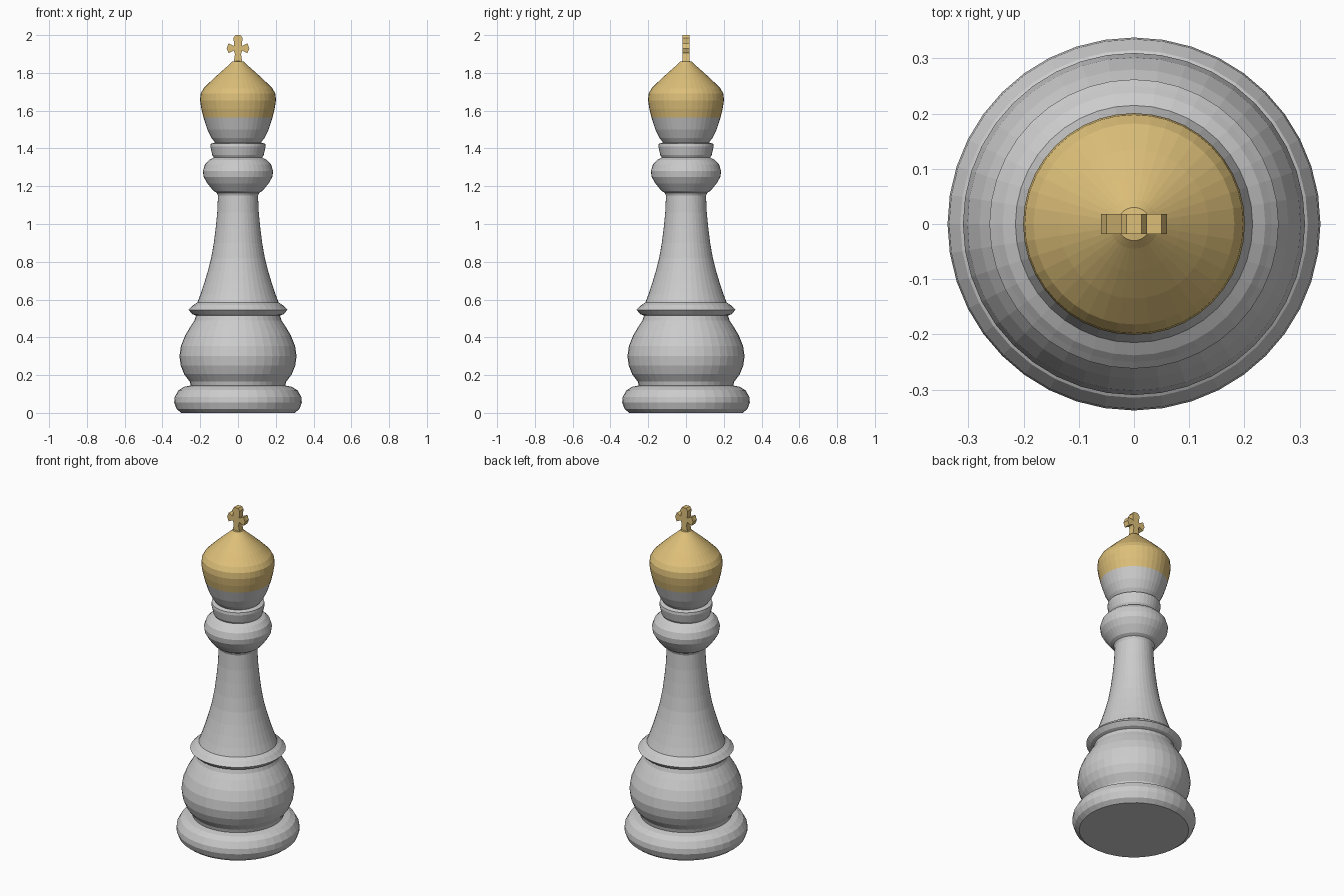
import bpy, bmesh, math

SIDES = 40


def material(name, color):
    m = bpy.data.materials.new(name)
    m.diffuse_color = color
    return m


def finish(bm, name, mat=None):
    bmesh.ops.recalc_face_normals(bm, faces=bm.faces)
    me = bpy.data.meshes.new(name)
    bm.to_mesh(me)
    bm.free()
    ob = bpy.data.objects.new(name, me)
    bpy.context.collection.objects.link(ob)
    if mat:
        me.materials.append(mat)
    return ob


def lathe(name, profile, mat=None):
    """Spin (radius, z) points round z; radius 0 closes to a point."""
    bm = bmesh.new()
    rings = []
    for r, z in profile:
        if r == 0:
            rings.append([bm.verts.new((0, 0, z))] * SIDES)
        else:
            rings.append([bm.verts.new((r * math.cos(2 * math.pi * i / SIDES),
                                        r * math.sin(2 * math.pi * i / SIDES), z))
                          for i in range(SIDES)])
    for a, b in zip(rings, rings[1:]):
        for i in range(SIDES):
            j = (i + 1) % SIDES
            quad = list(dict.fromkeys((a[i], a[j], b[j], b[i])))
            bm.faces.new(quad)
    return finish(bm, name, mat)


gold = material("gold", (0.72, 0.52, 0.19, 1))

# Rounded foot with closed underside
lathe("base", [(0, 0), (0.30, 0), (0.325, 0.02), (0.338, 0.055), (0.335, 0.085),
               (0.315, 0.12), (0.285, 0.138), (0.25, 0.145)])

# Round bulb above the foot
lathe("bulb", [(0.25, 0.145), (0.255, 0.165), (0.285, 0.205), (0.303, 0.25),
               (0.31, 0.30), (0.302, 0.355), (0.28, 0.41), (0.25, 0.46),
               (0.23, 0.49), (0.222, 0.515)])

# Thin flared rim
lathe("rim", [(0.222, 0.515), (0.24, 0.522), (0.262, 0.545), (0.25, 0.557),
              (0.238, 0.57), (0.215, 0.585)])

# Tapering stem
lathe("stem", [(0.215, 0.585), (0.198, 0.63), (0.178, 0.69), (0.16, 0.75),
               (0.142, 0.82), (0.128, 0.90), (0.118, 0.98), (0.11, 1.06),
               (0.106, 1.15), (0.112, 1.165)])

# Collar and ring under the head
lathe("collar", [(0.112, 1.165), (0.13, 1.175), (0.162, 1.215), (0.182, 1.25),
                 (0.186, 1.28), (0.175, 1.315), (0.152, 1.34), (0.128, 1.352)])
lathe("neck_ring", [(0.128, 1.352), (0.136, 1.365), (0.146, 1.41), (0.144, 1.425),
                    (0.122, 1.432)])

# Head: grey cup below, gold cap above
lathe("head_cup", [(0.122, 1.432), (0.14, 1.455), (0.162, 1.50), (0.183, 1.565)])
lathe("head_cap", [(0.183, 1.565), (0.194, 1.61), (0.201, 1.655), (0.198, 1.69),
                   (0.182, 1.718), (0.135, 1.765), (0.085, 1.81), (0.045, 1.845),
                   (0.03, 1.86), (0, 1.865)], gold)

# Cross with flared arms, half outline mirrored in x and extruded in y
half = [(0.022, 1.86), (0.016, 1.90), (0.022, 1.918), (0.05, 1.904), (0.06, 1.93),
        (0.05, 1.956), (0.02, 1.942), (0.024, 1.985), (0.014, 2.0)]
outline = half + [(-x, z) for x, z in reversed(half)]
bm = bmesh.new()
face = bm.faces.new([bm.verts.new((x, -0.018, z)) for x, z in outline])
grown = bmesh.ops.extrude_face_region(bm, geom=[face], use_keep_orig=True)
bmesh.ops.translate(bm, vec=(0, 0.036, 0),
                    verts=[v for v in grown["geom"] if isinstance(v, bmesh.types.BMVert)])
finish(bm, "cross", gold)
